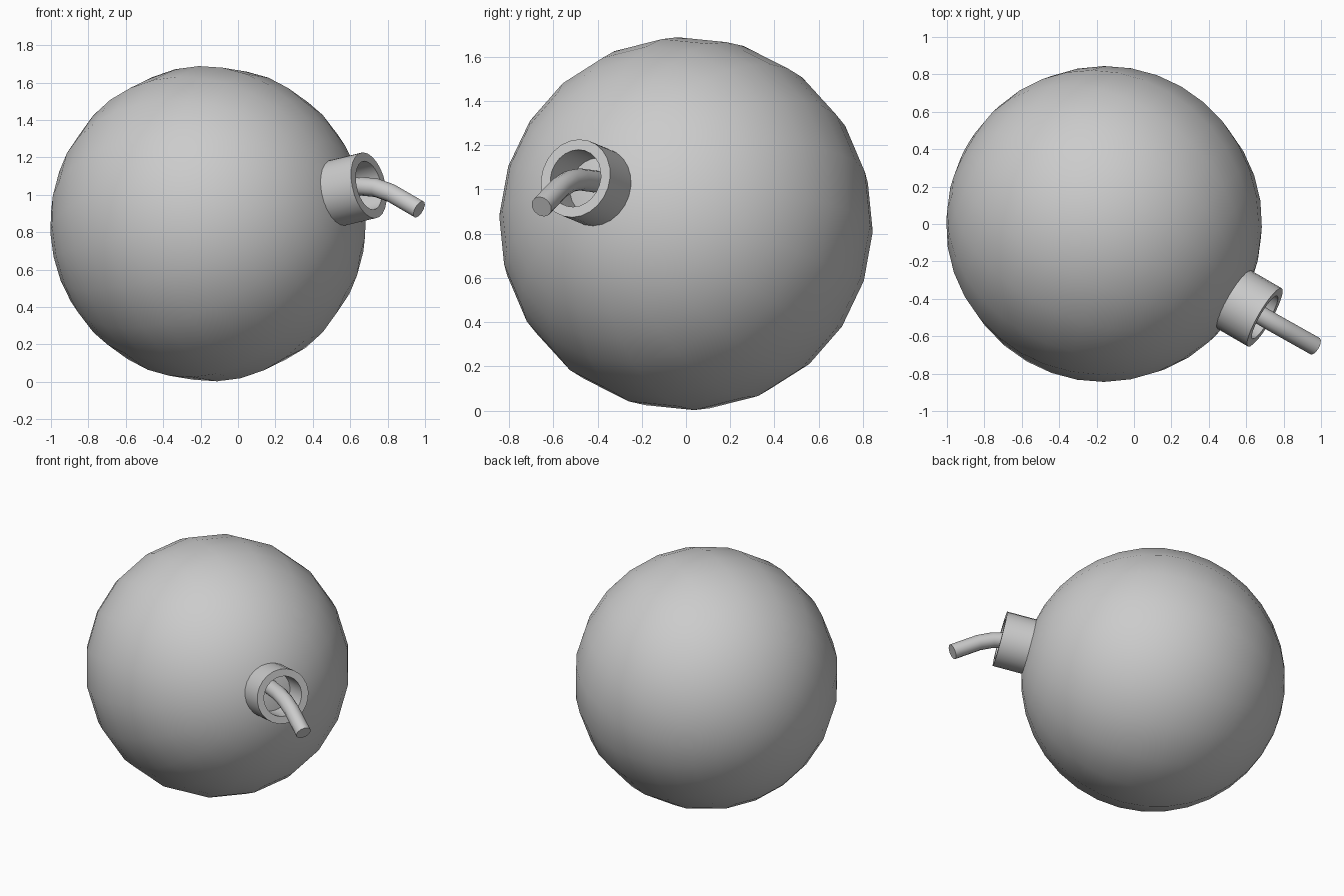
import bpy, bmesh, math
from mathutils import Vector, Matrix

if "Cube" in bpy.data.objects:
    bpy.data.objects.remove(bpy.data.objects["Cube"])

CENTRE = Vector((-0.16, 0, 0.845))
RADIUS = 0.845

# Shared frame: local z points out through the neck
axis = Vector((0.847, -0.492, 0.202)).normalized()
up = (Vector((0, 0, 1)) - axis * axis.z).normalized()
side = axis.cross(up)
FRAME = Matrix.Translation(CENTRE) @ Matrix((up, side, axis)).transposed().to_4x4()
FRAME = FRAME @ Matrix.Rotation(math.radians(-14), 4, 'Z')


def add_mesh(name, bm, angle):
    bmesh.ops.transform(bm, matrix=FRAME, verts=bm.verts)
    bmesh.ops.recalc_face_normals(bm, faces=bm.faces)
    me = bpy.data.meshes.new(name)
    bm.to_mesh(me)
    bm.free()
    ob = bpy.data.objects.new(name, me)
    bpy.context.collection.objects.link(ob)
    smooth(ob, angle)


def smooth(ob, angle):
    bpy.ops.object.select_all(action='DESELECT')
    ob.select_set(True)
    bpy.context.view_layer.objects.active = ob
    bpy.ops.object.shade_smooth_by_angle(angle=math.radians(angle))


# Round body, its poles lined up with the neck
bm = bmesh.new()
bmesh.ops.create_uvsphere(bm, u_segments=20, v_segments=18, radius=RADIUS)
add_mesh("body", bm, 40)

# Open collar: a rectangular profile revolved around the neck axis
bm = bmesh.new()
SIDES = 24
profile = [(0.18, 0.78), (0.18, 1.015), (0.132, 1.015), (0.132, 0.78)]
loops = []
for r, h in profile:
    loops.append([bm.verts.new((r * math.cos(math.tau * i / SIDES),
                                r * math.sin(math.tau * i / SIDES), h))
                  for i in range(SIDES)])
for k, loop in enumerate(loops):
    nxt = loops[(k + 1) % len(loops)]
    for i in range(SIDES):
        j = (i + 1) % SIDES
        bm.faces.new((loop[i], loop[j], nxt[j], nxt[i]))
add_mesh("collar", bm, 40)

# Drooping fuse swept along a short path
cu = bpy.data.curves.new("fuse", 'CURVE')
cu.dimensions = '3D'
cu.bevel_depth = 0.05
cu.bevel_resolution = 4
cu.use_fill_caps = True
path = [(0.48, -0.37, 1.03), (0.66, -0.478, 1.045), (0.74, -0.525, 1.037),
        (0.82, -0.57, 1.008), (0.968, -0.653, 0.922)]
sp = cu.splines.new('POLY')
sp.points.add(len(path) - 1)
for p, co in zip(sp.points, path):
    p.co = (*co, 1)
fuse = bpy.data.objects.new("fuse", cu)
bpy.context.collection.objects.link(fuse)
bpy.context.view_layer.objects.active = fuse
fuse.select_set(True)
bpy.ops.object.convert(target='MESH')
fuse = bpy.context.view_layer.objects.active
bm = bmesh.new()
bm.from_mesh(fuse.data)
bmesh.ops.remove_doubles(bm, verts=bm.verts, dist=0.0001)
bm.to_mesh(fuse.data)
bm.free()
smooth(fuse, 40)
